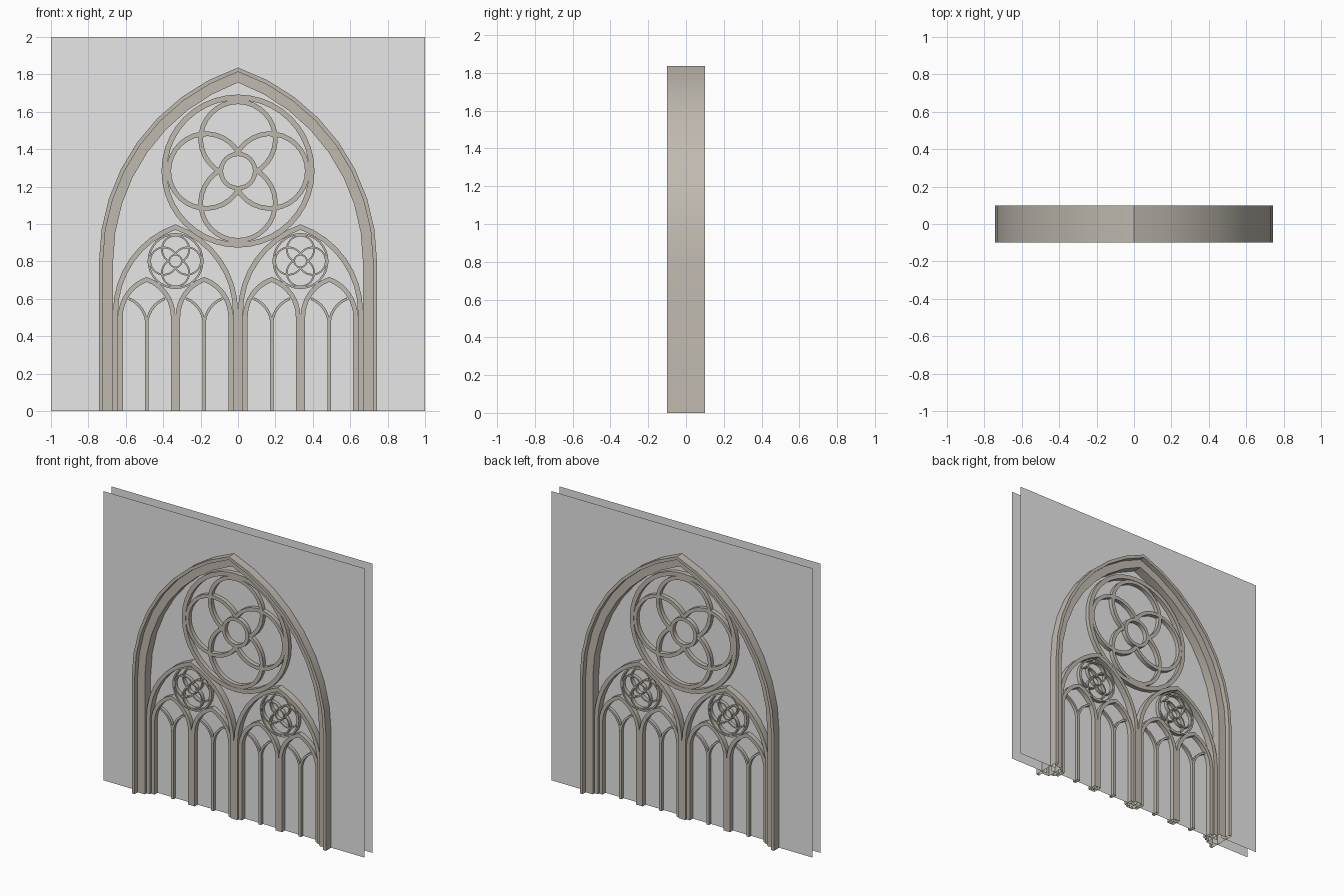
import bpy, bmesh, math

if "Cube" in bpy.data.objects:
    bpy.data.objects.remove(bpy.data.objects["Cube"])


def material(name, col):
    m = bpy.data.materials.new(name)
    m.diffuse_color = (*col, 1)
    m.use_nodes = True
    m.node_tree.nodes["Principled BSDF"].inputs["Base Color"].default_value = m.diffuse_color
    return m


STONE = material("warm_stone", (0.53, 0.49, 0.43))
GREY = material("pale_grey_panel", (0.8, 0.8, 0.8))


def finish(name, bm, mat):
    if mat is STONE:
        bmesh.ops.recalc_face_normals(bm, faces=bm.faces)
    me = bpy.data.meshes.new(name)
    bm.to_mesh(me)
    bm.free()
    me.materials.append(mat)
    if mat is STONE:
        me.polygons.foreach_set("use_smooth", [True] * len(me.polygons))
        me.set_sharp_from_angle(angle=math.radians(30))
    ob = bpy.data.objects.new(name, me)
    bpy.context.collection.objects.link(ob)


def skin(name, sections, closed=False):
    """Join matching cross-sections (lists of 3D points) into an open-ended tube."""
    bm = bmesh.new()
    rows = [[bm.verts.new(p) for p in s] for s in sections]
    k = len(rows[0])
    for i in range(len(rows) if closed else len(rows) - 1):
        a, b = rows[i], rows[(i + 1) % len(rows)]
        for j in range(k):
            bm.faces.new((a[j], a[(j + 1) % k], b[(j + 1) % k], b[j]))
    finish(name, bm, STONE)


def outline(w, spring, rise, o, n=8):
    """Pointed arch outline, moved inward by o."""
    R = (w * w + rise * rise) / (2 * w)
    end = math.acos((R - w) / (R - o))
    pts = [(-(w - o), 0)]
    for i in range(n + 1):
        t = end * i / n
        pts.append((R - w - (R - o) * math.cos(t), spring + (R - o) * math.sin(t)))
    return pts + [(-x, z) for x, z in reversed(pts[:-1])]


def arch(name, cx, w, spring, rise, profile):
    """Sweep a profile of (inward offset, y) along the arch outline."""
    lines = [[(cx + x, y, z) for x, z in outline(w, spring, rise, o)] for o, y in profile]
    skin(name, list(zip(*lines)))


def arc_band(name, cx, cz, r0, r1, depth, a0=0, a1=2 * math.pi, n=32):
    """Flat ring or arc between two radii."""
    closed = abs(a1 - a0 - 2 * math.pi) < 1e-6
    secs = []
    for i in range(n if closed else n + 1):
        t = a0 + (a1 - a0) * i / n
        secs.append([(cx + r * math.cos(t), y, cz + r * math.sin(t))
                     for r, y in ((r0, -depth), (r1, -depth), (r1, depth), (r0, depth))])
    skin(name, secs, closed)


def rose(name, cx, cz, s, depth, n):
    """Outer ring, four crossing petals and a central eye."""
    arc_band(name + "_rim", cx, cz, 0.380 * s, 0.409 * s, depth, n=n)
    arc_band(name + "_eye", cx, cz, 0.080 * s, 0.103 * s, depth, n=24)
    reach = math.radians(152.5)
    for k in range(4):
        a = k * math.pi / 2
        arc_band(name + "_petal", cx + 0.171 * s * math.cos(a), cz + 0.171 * s * math.sin(a),
                 0.187 * s, 0.212 * s, depth - 0.002, a - reach, a + reach, 26)


def rect(width, d):
    return [(0, -d), (width, -d), (width, d), (0, d)]


MAIN = (0.743, 0.8, 1.036)

# main frame, stepped in depth
arch("outer_arch", 0, *MAIN,
     [(0, -0.1), (0.021, -0.1), (0.021, -0.065), (0.075, -0.065),
      (0.075, 0.065), (0.021, 0.065), (0.021, 0.1), (0, 0.1)])

# large rose
rose("large_rose", 0, 1.283, 1, 0.03, 40)

for side in (-1, 1):
    mid = side * 0.334
    # half-width arch and its small rose
    arch("sub_arch", mid, 0.334, 0.53, 0.468, rect(0.027, 0.045))
    rose("small_rose", mid, 0.802, 0.366, 0.026, 32)
    for k in (-1, 1):
        # lancets
        x = mid + k * 0.1535
        arch("lancet", x, 0.1535, 0.503, 0.214, rect(0.025, 0.032))
        # thin mullion branching into two arcs
        d = 0.022
        skin("mullion", [[(x + a, y, z) for a, y in
                          ((-0.01, -d), (0.01, -d), (0.01, d), (-0.01, d))] for z in (0, 0.465)])
        r = 0.153
        for name, cx, a0, a1 in (("left_branch", x - r, 0, 68), ("right_branch", x + r, 112, 180)):
            arc_band(name, cx, 0.46, r - 0.008, r + 0.006, d - 0.001,
                     math.radians(a0), math.radians(a1), 8)


def sheet(name, pts, y):
    bm = bmesh.new()
    bm.faces.new([bm.verts.new((x, y, z)) for x, z in pts])
    finish(name, bm, GREY)


# two thin wall sheets with an arched opening, and the glass in the middle
opening = outline(*MAIN, 0.04)
wall = opening + [(1, 0), (1, 2), (-1, 2), (-1, 0)]
sheet("front_wall", wall[::-1], -0.043)
sheet("back_wall", wall, 0.043)
sheet("window_glass", opening, 0)
